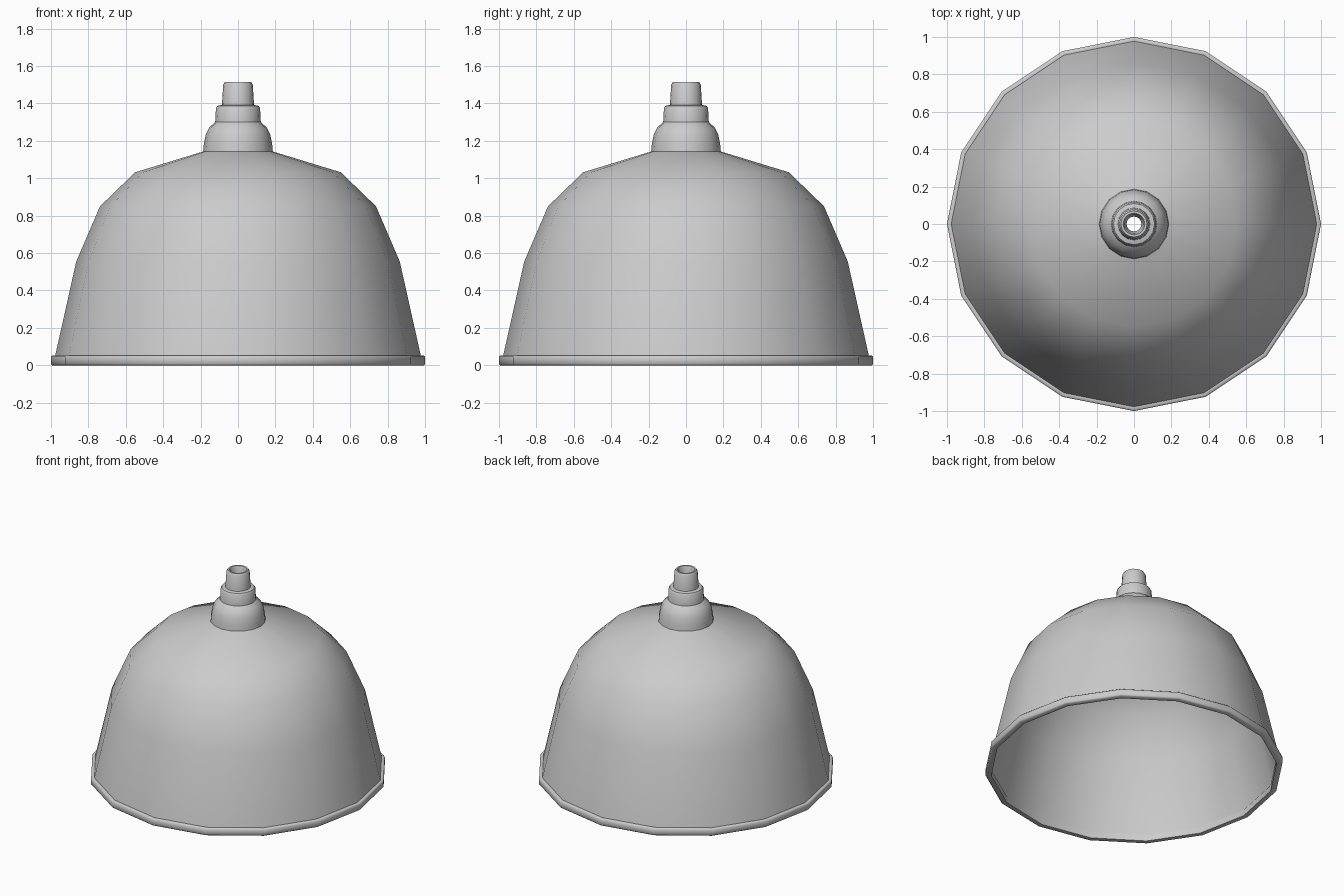
import bpy, math

cube = bpy.data.objects.get("Cube")
if cube:
    bpy.data.objects.remove(cube, do_unlink=True)

SIDES = 16

grey = bpy.data.materials.new("light_grey")
grey.use_nodes = True
grey.diffuse_color = (0.6, 0.6, 0.6, 1)
grey.node_tree.nodes["Principled BSDF"].inputs["Base Color"].default_value = (0.6, 0.6, 0.6, 1)


def lathe(name, profile, angle):
    """Spin a closed (radius, height) loop around the z axis."""
    verts, faces, n = [], [], len(profile)
    for s in range(SIDES):
        a = math.tau * s / SIDES
        verts += [(r * math.cos(a), r * math.sin(a), z) for r, z in profile]
    for s in range(SIDES):
        t = (s + 1) % SIDES
        for i in range(n):
            j = (i + 1) % n
            faces.append((s * n + i, t * n + i, t * n + j, s * n + j))
    mesh = bpy.data.meshes.new(name)
    mesh.from_pydata(verts, [], faces)
    mesh.materials.append(grey)
    obj = bpy.data.objects.new(name, mesh)
    bpy.context.collection.objects.link(obj)
    bpy.ops.object.select_all(action="DESELECT")
    obj.select_set(True)
    bpy.context.view_layer.objects.active = obj
    bpy.ops.object.shade_smooth_by_angle(angle=math.radians(angle))
    return obj


# Thin domed shade, open below
outer = [(0.98, 0.04), (0.865, 0.555), (0.738, 0.85), (0.55, 1.032), (0.17, 1.148)]
inner = [(0.17, 1.133), (0.544, 1.018), (0.727, 0.842), (0.853, 0.55), (0.967, 0.04)]
lathe("shade", outer + inner, 50)

# Flat band around the open edge
lathe("rim", [(0.96, 0), (0.993, 0), (1, 0.007), (1, 0.046), (0.994, 0.052),
              (0.975, 0.052), (0.96, 0.045)], 50)

# Stepped hollow neck
collar = [(0.04, 1.135), (0.187, 1.135), (0.183, 1.18), (0.172, 1.235),
          (0.155, 1.27), (0.128, 1.295)]
middle = [(0.122, 1.3), (0.118, 1.375), (0.11, 1.387), (0.086, 1.392)]
tip = [(0.079, 1.5), (0.07, 1.515), (0.058, 1.515), (0.052, 1.5), (0.04, 1.39)]
lathe("neck", collar + middle + tip, 40)
